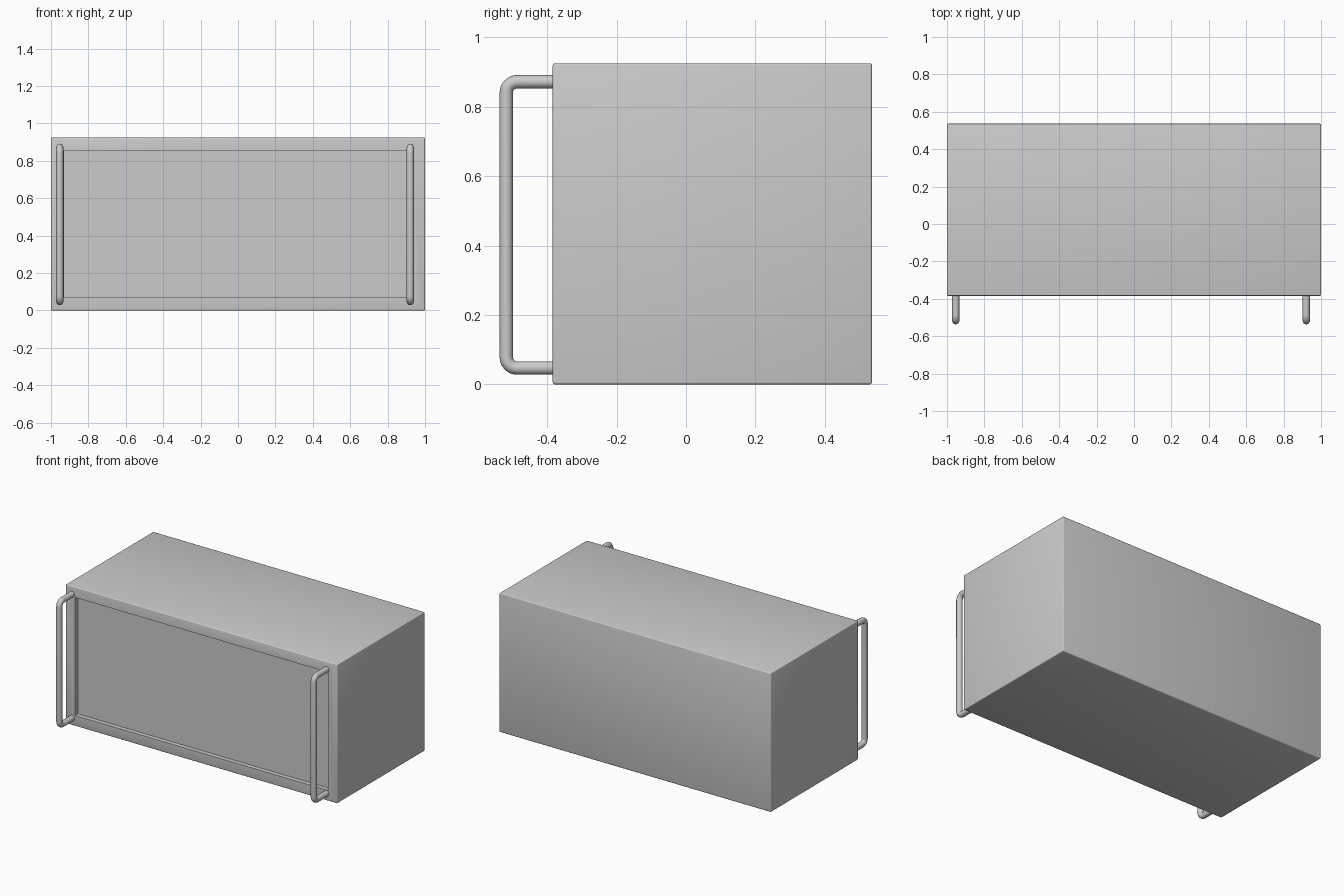
import bpy, bmesh, math
from mathutils import Matrix, Vector

if "Cube" in bpy.data.objects:
    bpy.data.objects.remove(bpy.data.objects["Cube"])

FRONT, BACK, TOP = -0.384, 0.536, 0.925

# Case: softly bevelled box with a shallow recessed front panel
bm = bmesh.new()
bmesh.ops.create_cube(bm, size=1, matrix=Matrix.Translation((0, (FRONT + BACK) / 2, TOP / 2))
                      @ Matrix.Diagonal((2, BACK - FRONT, TOP, 1)))
bmesh.ops.bevel(bm, geom=bm.edges[:], offset=0.006, segments=3, profile=0.5, affect='EDGES')
face = max((f for f in bm.faces if f.normal.y < -0.99), key=lambda f: f.calc_area())
bmesh.ops.inset_region(bm, faces=[face], thickness=0.09)
ext = bmesh.ops.extrude_discrete_faces(bm, faces=[face])
bmesh.ops.translate(bm, verts=ext['faces'][0].verts[:], vec=(0, 0.03, 0))
bmesh.ops.recalc_face_normals(bm, faces=bm.faces[:])
mesh = bpy.data.meshes.new("case")
bm.to_mesh(mesh)
bm.free()
case = bpy.data.objects.new("case", mesh)
bpy.context.collection.objects.link(case)


def smooth(obj):
    bpy.ops.object.select_all(action='DESELECT')
    obj.select_set(True)
    bpy.context.view_layer.objects.active = obj
    bpy.ops.object.shade_smooth_by_angle(angle=math.radians(35))


smooth(case)


# Handles: round bar bent into a U, with filleted corners
def handle(name, x, radius=0.0192, bend=0.031):
    y, z0, z1 = -0.5178, 0.047, 0.872
    pts = [Vector((x, FRONT + 0.003, z1))]
    for cz, start in ((z1 - bend, 90), (z0 + bend, 180)):
        for i in range(9):
            a = math.radians(start + 90 * i / 8)
            pts.append(Vector((x, y + bend + bend * math.cos(a), cz + bend * math.sin(a))))
    pts.append(Vector((x, FRONT + 0.003, z0)))
    curve = bpy.data.curves.new(name, 'CURVE')
    curve.dimensions = '3D'
    curve.bevel_depth = radius
    curve.bevel_resolution = 6
    curve.use_fill_caps = True
    spline = curve.splines.new('POLY')
    spline.points.add(len(pts) - 1)
    for p, co in zip(spline.points, pts):
        p.co = (*co, 1)
    obj = bpy.data.objects.new(name, curve)
    bpy.context.collection.objects.link(obj)
    bpy.ops.object.select_all(action='DESELECT')
    obj.select_set(True)
    bpy.context.view_layer.objects.active = obj
    bpy.ops.object.convert(target='MESH')
    smooth(bpy.context.view_layer.objects.active)


handle("left_handle", -0.953)
handle("right_handle", 0.921)
